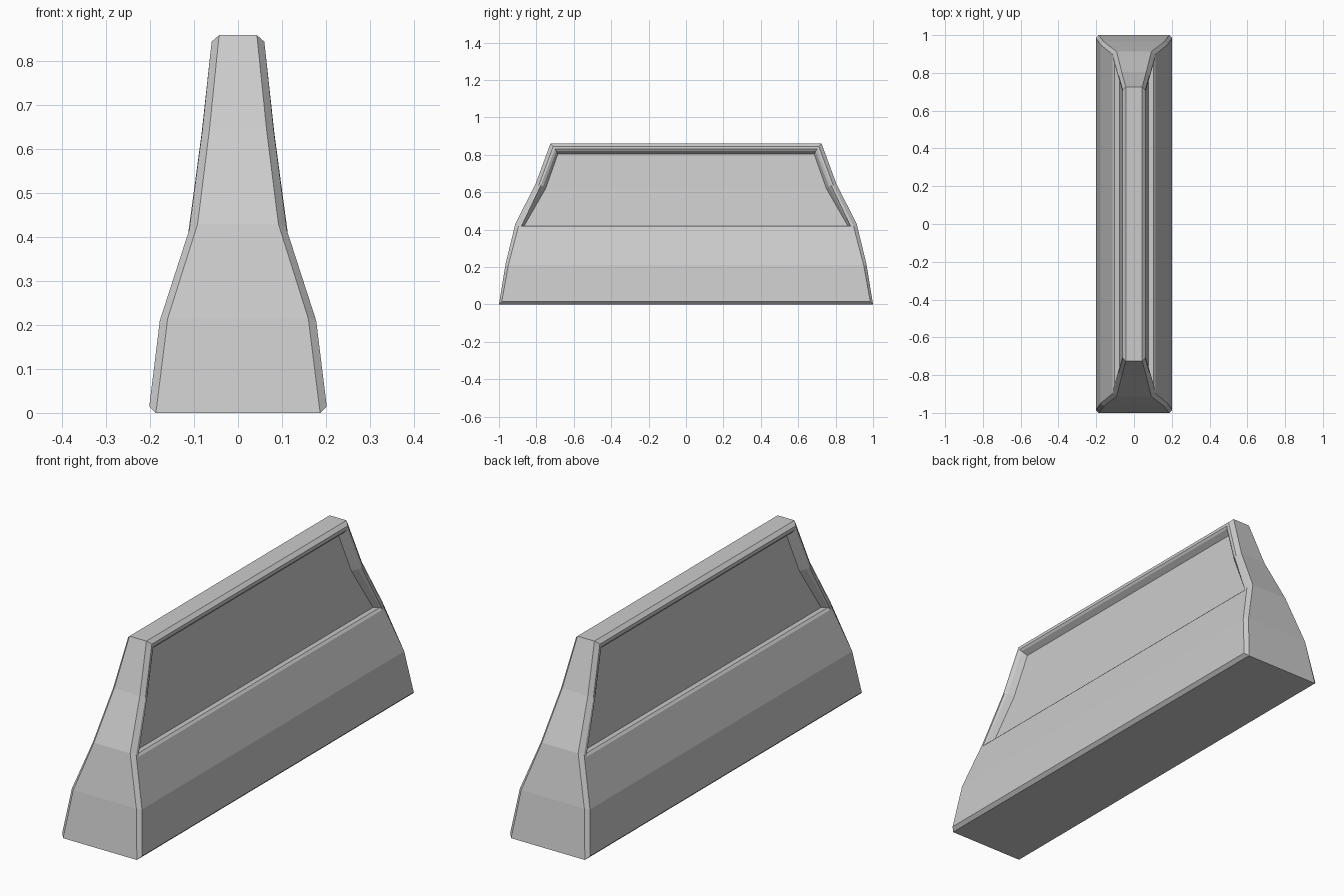
import bpy, bmesh

if "Cube" in bpy.data.objects:
    bpy.data.objects.remove(bpy.data.objects["Cube"])

# (x, y, z) of one corner, bottom to top
END = [(.187, 1, 0), (.16, .965, .215), (.092, .913, .43), (.065, .804, .645), (.043, .725, .86)]
SIDE = [(.202, .985, .015), (.178, .95, .21), (.11, .895, .42), (.082, .788, .635), (.06, .71, .845)]
# panel recess loops: lower, middle and upper corner
RIM = [(.1135, .885, .408), (.083, .777, .635), (.0612, .702, .83)]
BEVEL = [(.104, .88, .418), (.075, .764, .63), (.055, .693, .82)]
PANEL = [(.077, .868, .415), (.05, .75, .62), (.03, .685, .804)]

bm = bmesh.new()


def face(*points):
    bm.faces.new([bm.verts.new(p) for p in points])


def flip(p, sx=1, sy=1):
    return (p[0] * sx, p[1] * sy, p[2])


def loop(pts, sx):
    """Open loop: up one end of the side, then down the other."""
    return [flip(p, sx) for p in pts] + [flip(p, sx, -1) for p in reversed(pts)]


# end walls and chamfered corners
for sy in (1, -1):
    for a, b in zip(END, END[1:]):
        face(flip(a, 1, sy), flip(a, -1, sy), flip(b, -1, sy), flip(b, 1, sy))
    for sx in (1, -1):
        for i in range(4):
            face(*[flip(p, sx, sy) for p in (END[i], SIDE[i], SIDE[i + 1], END[i + 1])])

# top and bottom
for e in (END[0], END[-1]):
    face(e, flip(e, -1), flip(e, -1, -1), flip(e, 1, -1))

for sx in (1, -1):
    # long bottom and top chamfers
    for i in (0, -1):
        a, b = flip(END[i], sx), flip(SIDE[i], sx)
        face(a, b, flip(b, 1, -1), flip(a, 1, -1))
    # lower side wall
    a, b, c, r = [flip(p, sx) for p in (SIDE[0], SIDE[1], SIDE[2], RIM[0])]
    face(a, b, flip(b, 1, -1), flip(a, 1, -1))
    face(b, c, r, flip(r, 1, -1), flip(c, 1, -1), flip(b, 1, -1))
    # rim, bevel and recess walls
    rings = [loop(p, sx) for p in (SIDE[2:], RIM, BEVEL, PANEL)]
    for k in range(3):
        o, n = rings[k], rings[k + 1]
        for i in range(5 if k == 0 else 6):
            j = (i + 1) % 6
            face(o[i], o[j], n[j], n[i])
    # recessed panel
    p = rings[3]
    face(p[0], p[1], p[4], p[5])
    face(p[1], p[2], p[3], p[4])

bmesh.ops.remove_doubles(bm, verts=bm.verts, dist=1e-5)
bmesh.ops.recalc_face_normals(bm, faces=bm.faces)
mesh = bpy.data.meshes.new("road_barrier")
bm.to_mesh(mesh)
bm.free()
bpy.context.collection.objects.link(bpy.data.objects.new("road_barrier", mesh))
